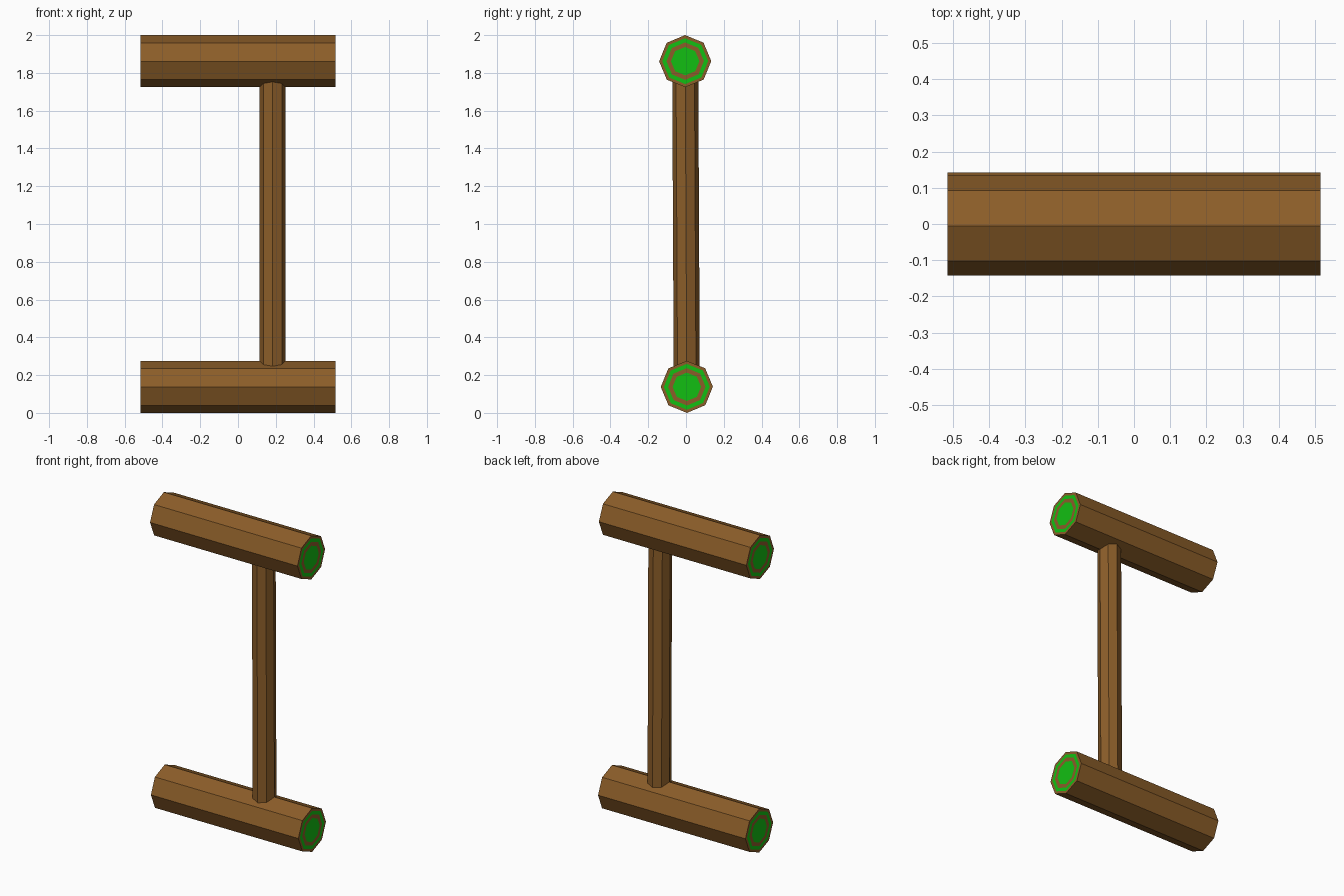
import bpy, bmesh, math
from mathutils import Matrix

if "Cube" in bpy.data.objects:
    bpy.data.objects.remove(bpy.data.objects["Cube"], do_unlink=True)


def make_material(name, color):
    mat = bpy.data.materials.new(name)
    mat.use_nodes = True
    mat.diffuse_color = color
    mat.node_tree.nodes["Principled BSDF"].inputs["Base Color"].default_value = color
    return mat


bark = make_material("brown wood", (0.26, 0.11, 0.022, 1))
green = make_material("bright green", (0.006, 0.52, 0.006, 1))

SIDES = 8
LEAN = Matrix.Rotation(0.005, 4, "X")  # the whole frame leans slightly forward
MID_Z = 1.0


def octagon_bar(name, radius, length, location, turn, rings=()):
    """Eight-sided bar; rings are the radii where the end caps change colour."""
    bm = bmesh.new()
    bmesh.ops.create_cone(bm, cap_ends=True, segments=SIDES,
                          radius1=radius, radius2=radius, depth=length)
    caps = [f for f in bm.faces if len(f.verts) == SIDES]
    outer = radius
    for i, inner in enumerate(rings):
        step = (outer - inner) * math.cos(math.pi / SIDES)
        bmesh.ops.inset_individual(bm, faces=caps, thickness=step)
        for cap in caps:
            cap.material_index = (i + 1) % 2
        # the frame left by the next inset keeps this colour
        outer = inner
    # place the bar, then lean it about the middle of the model
    place = Matrix.Translation(location) @ turn
    lean = Matrix.Translation((0, 0, MID_Z)) @ LEAN @ Matrix.Translation((0, 0, -MID_Z))
    bm.transform(lean @ place)
    mesh = bpy.data.meshes.new(name)
    bm.to_mesh(mesh)
    bm.free()
    mesh.materials.append(bark)
    mesh.materials.append(green)
    obj = bpy.data.objects.new(name, mesh)
    bpy.context.collection.objects.link(obj)
    return obj


# Two horizontal logs with ringed ends
sideways = Matrix.Rotation(math.pi / 2, 4, "Y")
for name, z in (("lower_log", 0.138), ("upper_log", 1.862)):
    octagon_bar(name, 0.138, 1.03, (0, 0, z), sideways, (0.12, 0.096, 0.07))

# Upright post joining the logs
octagon_bar("post", 0.069, 1.6, (0.183, 0, MID_Z), Matrix.Identity(4))
